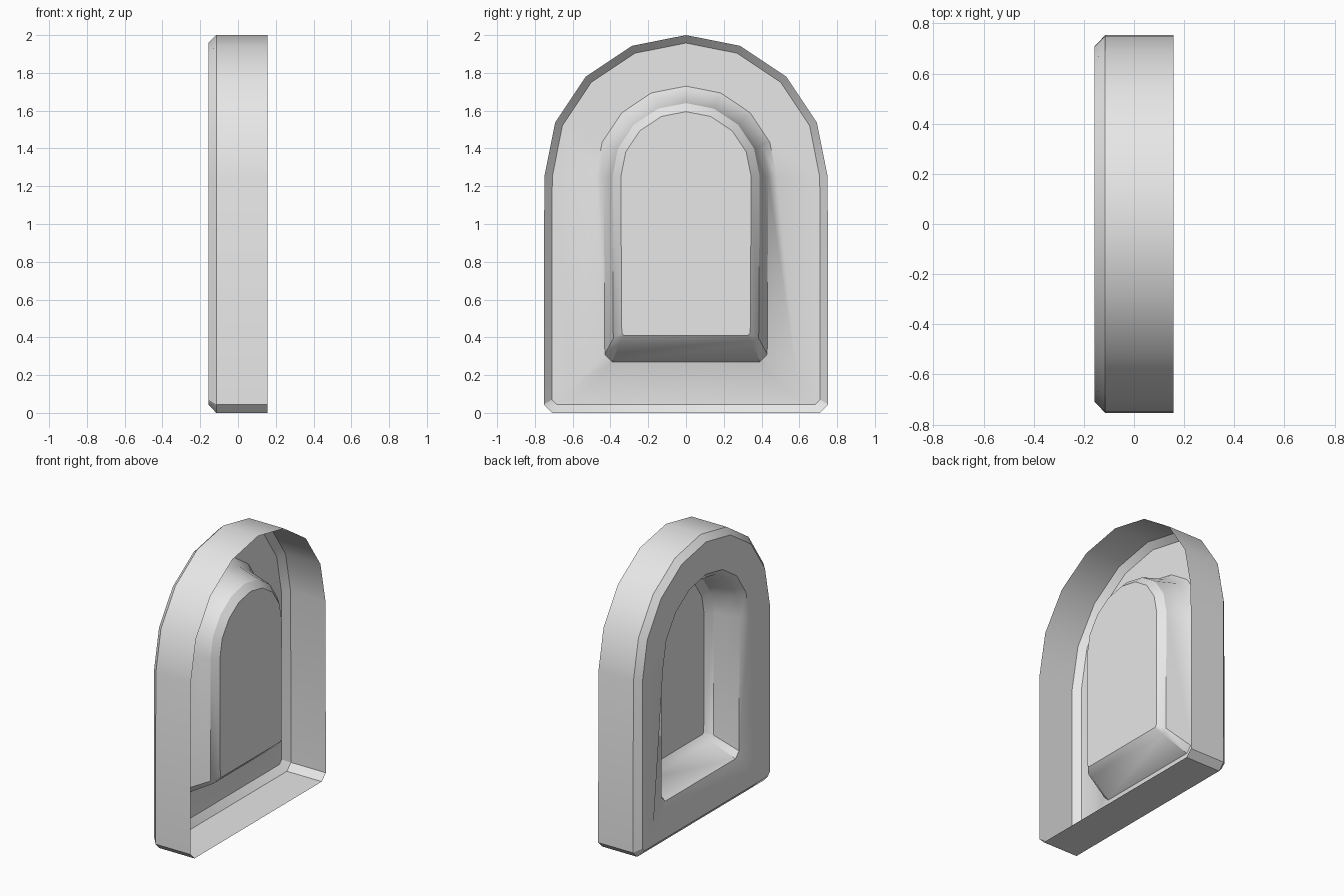
import bpy
import bmesh
from math import cos, sin, pi

cube = bpy.data.objects.get("Cube")
if cube:
    bpy.data.objects.remove(cube)

SPRING = 1.25   # height where the arch begins
STEPS = 8       # arch segments


def arch_loop(bm, x, radius, foot, base, cut):
    """Arched outline with clipped bottom corners."""
    pts = [(foot - cut, base), (foot, base + cut)]
    for i in range(STEPS + 1):
        a = pi * i / STEPS
        pts.append((radius * cos(a), SPRING + radius * sin(a)))
    pts += [(-foot, base + cut), (-foot + cut, base)]
    return [bm.verts.new((x, y, z)) for y, z in pts]


def bridge(bm, a, b):
    n = len(a)
    for i in range(n):
        j = (i + 1) % n
        bm.faces.new((a[i], a[j], b[j], b[i]))


# depth, arch radius, half width at foot, base height, corner cut
SECTIONS = [
    (0.157, 0.75, 0.753, 0.0, 0.045),     # open rim
    (-0.115, 0.75, 0.753, 0.0, 0.045),    # outer wall
    (-0.157, 0.708, 0.71, 0.045, 0.025),  # outer chamfer
    (-0.157, 0.48, 0.59, 0.11, 0.04),     # flat face
    (-0.112, 0.435, 0.43, 0.27, 0.04),    # recess lip
    (0.057, 0.39, 0.385, 0.365, 0.03),    # recess wall
    (0.10, 0.345, 0.34, 0.41, 0.012),     # recess inner chamfer
]

bm = bmesh.new()
loops = [arch_loop(bm, *s) for s in SECTIONS]
for a, b in zip(loops, loops[1:]):
    bridge(bm, a, b)
bm.faces.new(loops[-1])  # recessed panel
bmesh.ops.recalc_face_normals(bm, faces=bm.faces[:])
bm.normal_update()
# the flat face and panel look out through the recess side
if bm.faces[-1:][0].normal.x > 0:
    bmesh.ops.reverse_faces(bm, faces=bm.faces[:])

mesh = bpy.data.meshes.new("arched_window_shell")
bm.to_mesh(mesh)
bm.free()
shell = bpy.data.objects.new("arched_window_shell", mesh)
bpy.context.scene.collection.objects.link(shell)

# plain grey
grey = bpy.data.materials.new("light_grey")
grey.use_nodes = True
colour = (0.8, 0.8, 0.8, 1.0)
grey.diffuse_color = colour
for node in grey.node_tree.nodes:
    if node.type == 'BSDF_PRINCIPLED':
        node.inputs["Base Color"].default_value = colour
mesh.materials.append(grey)

bpy.ops.object.select_all(action='DESELECT')
shell.select_set(True)
bpy.context.view_layer.objects.active = shell
bpy.ops.object.shade_smooth_by_angle(angle=pi / 6)
